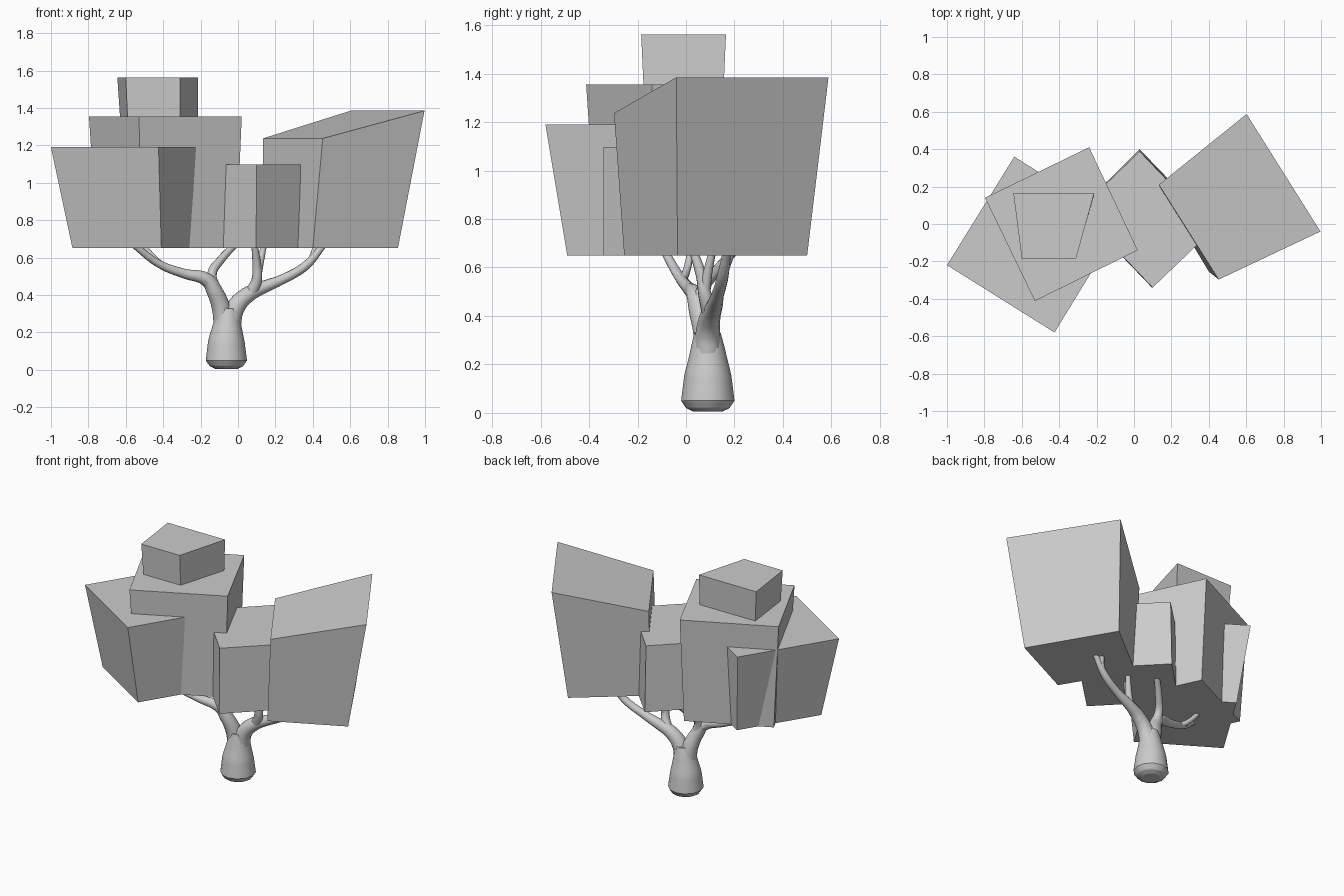
import bpy, bmesh

if "Cube" in bpy.data.objects:
    bpy.data.objects.remove(bpy.data.objects["Cube"])

def block(name, bottom, top, z0, z1):
    """Six-sided flat block; corners run counter-clockwise, z1 is one height per top corner."""
    bm = bmesh.new()
    lo = [bm.verts.new((x, y, z0)) for x, y in bottom]
    hi = [bm.verts.new((x, y, z)) for (x, y), z in zip(top, z1)]
    bm.faces.new(lo[::-1])
    bm.faces.new(hi)
    for i in range(4):
        j = (i + 1) % 4
        bm.faces.new((lo[i], lo[j], hi[j], hi[i]))
    bmesh.ops.recalc_face_normals(bm, faces=bm.faces)
    me = bpy.data.meshes.new(name)
    bm.to_mesh(me)
    bm.free()
    bpy.context.collection.objects.link(bpy.data.objects.new(name, me))

def limb(name, points):
    """Smooth tapering tube through (x, y, z, radius) points."""
    cu = bpy.data.curves.new(name, 'CURVE')
    cu.dimensions = '3D'
    cu.bevel_depth = 1.0
    cu.bevel_resolution = 4
    cu.resolution_u = 5
    cu.use_fill_caps = True
    sp = cu.splines.new('BEZIER')
    sp.bezier_points.add(len(points) - 1)
    for bp, (x, y, z, r) in zip(sp.bezier_points, points):
        bp.co = (x, y, z)
        bp.radius = r
        bp.handle_left_type = bp.handle_right_type = 'AUTO'
    ob = bpy.data.objects.new(name, cu)
    bpy.context.collection.objects.link(ob)
    bpy.ops.object.select_all(action='DESELECT')
    ob.select_set(True)
    bpy.context.view_layer.objects.active = ob
    bpy.ops.object.convert(target='MESH')
    bpy.ops.object.shade_smooth_by_angle()

# Foliage blocks
Z = 0.65
block("foliage_left_front",
      [(-.885, -.193), (-.41, -.49), (-.116, -.01), (-.587, .288)],
      [(-1, -.22), (-.425, -.58), (-.07, 0), (-.64, .36)], Z, [1.19] * 4)
block("foliage_left_tall",
      [(-.75, .125), (-.51, -.365), (-.01, -.125), (-.24, .365)],
      [(-.797, .14), (-.53, -.412), (.02, -.14), (-.24, .41)], Z, [1.355] * 4)
block("foliage_left_cap",
      [(-.63, .155), (-.59, -.175), (-.31, -.175), (-.213, .155)],
      [(-.645, .165), (-.6, -.185), (-.31, -.185), (-.213, .165)], 1.34, [1.562] * 4)
block("foliage_middle",
      [(-.3, .073), (.096, -.34), (.43, -.015), (.03, .4)],
      [(-.296, .073), (.1, -.34), (.426, -.027), (.03, .388)], Z, [1.098] * 4)
block("foliage_right",
      [(.14, .18), (.4, -.255), (.855, -.035), (.54, .5)],
      [(.133, .21), (.453, -.297), (.997, -.04), (.602, .588)], Z,
      [1.237, 1.237, 1.385, 1.385])

# Trunk with rounded foot
limb("trunk", [(-.062, .09, .005, .06), (-.062, .09, .02, .09), (-.062, .09, .05, .11),
               (-.062, .09, .15, .098), (-.057, .09, .25, .074), (-.053, .088, .33, .055)])

# Left limb and its forks
limb("branch_left", [(-.075, .09, .24, .055), (-.09, .08, .33, .05), (-.125, .055, .42, .043),
                     (-.165, .04, .48, .037), (-.29, .01, .515, .026),
                     (-.42, -.03, .565, .021), (-.56, -.09, .67, .017)])
limb("branch_left_fork", [(-.38, -.02, .545, .02), (-.43, .0, .58, .016), (-.51, .02, .67, .014)])
limb("branch_left_upper", [(-.125, .055, .43, .035), (-.14, .07, .51, .026),
                           (-.09, .13, .59, .022), (-.015, .2, .67, .018)])

# Right limb and its forks
limb("branch_right", [(-.04, .09, .24, .055), (-.015, .09, .33, .05), (.05, .1, .4, .043),
                      (.12, .115, .435, .035), (.24, .13, .485, .026),
                      (.36, .15, .555, .024), (.46, .17, .67, .017)])
limb("branch_right_fork", [(.34, .145, .54, .02), (.39, .16, .59, .018), (.42, .19, .67, .016)])
limb("branch_right_upper", [(.07, .1, .41, .035), (.1, .08, .48, .028),
                            (.1, .065, .56, .023), (.088, .03, .67, .017)])
limb("branch_right_upper_fork", [(.105, .08, .51, .022), (.12, .09, .58, .019), (.14, .11, .67, .015)])
